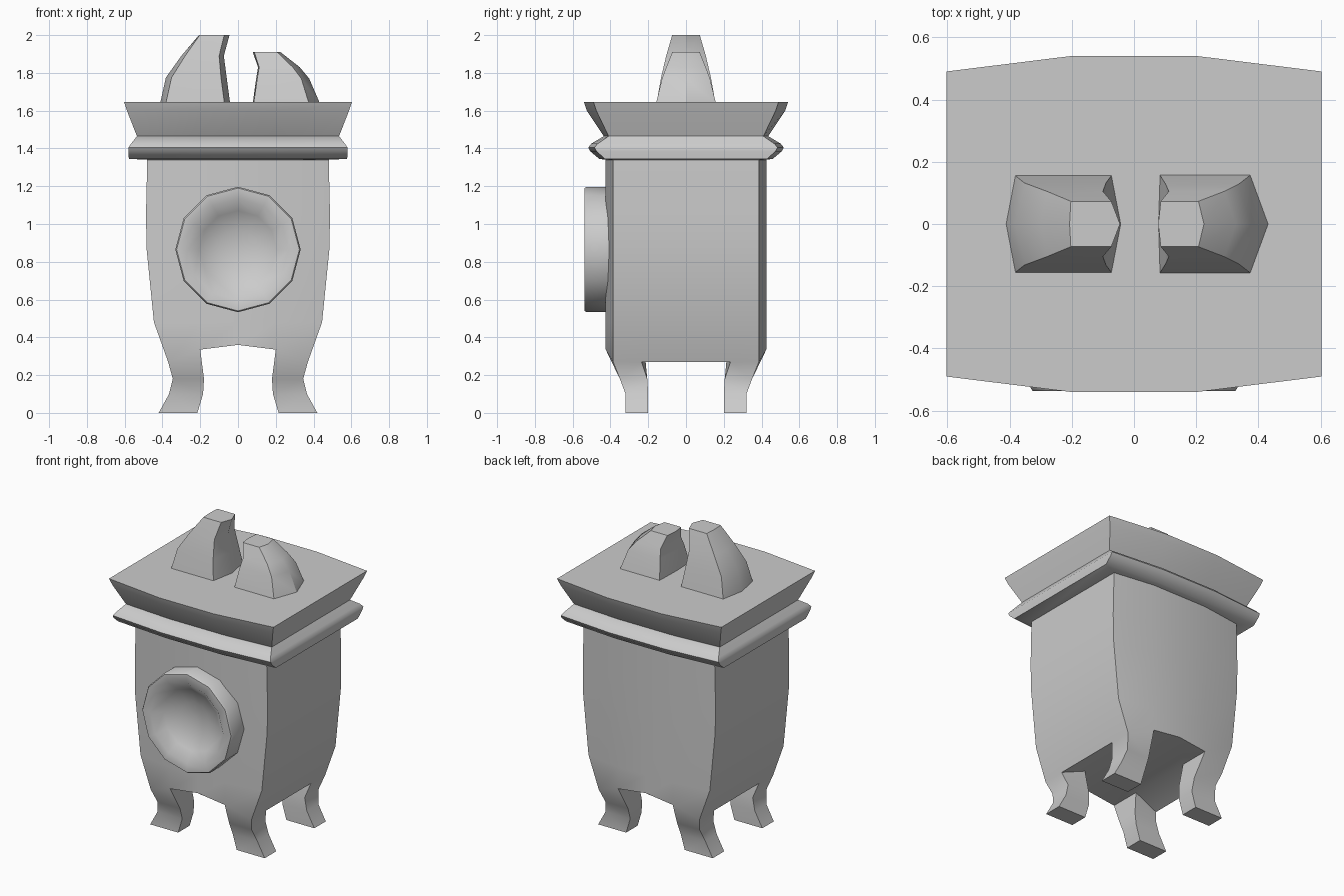
import bpy, bmesh, math

if "Cube" in bpy.data.objects:
    bpy.data.objects.remove(bpy.data.objects["Cube"])


def finish(bm, name, angle=30):
    bmesh.ops.recalc_face_normals(bm, faces=bm.faces)
    mesh = bpy.data.meshes.new(name)
    bm.to_mesh(mesh)
    bm.free()
    ob = bpy.data.objects.new(name, mesh)
    bpy.context.collection.objects.link(ob)
    bpy.ops.object.select_all(action='DESELECT')
    ob.select_set(True)
    bpy.context.view_layer.objects.active = ob
    bpy.ops.object.shade_smooth_by_angle(angle=math.radians(angle))
    return ob


def bridge(bm, a, b):
    n = len(a)
    for i in range(n):
        bm.faces.new((a[i], a[(i + 1) % n], b[(i + 1) % n], b[i]))


def loft(name, rings, angle=30):
    bm = bmesh.new()
    loops = [[bm.verts.new(p) for p in r] for r in rings]
    for a, b in zip(loops, loops[1:]):
        bridge(bm, a, b)
    bm.faces.new(loops[0])
    bm.faces.new(loops[-1])
    return finish(bm, name, angle)


# Body with legs: a bowed box whose bottom is a grid, legs grow from corner cells
bm = bmesh.new()


def grid_point(ix, iy, w, z):
    x = (-w, -0.2, 0, 0.2, w)[ix]
    corner = ix in (0, 4)
    outer = 0.386 if corner else 0.425
    inner = 0.235 if corner else 0.22
    return (x, (-outer, -inner, inner, outer)[iy], z)


perimeter = ([(i, 0) for i in range(5)] + [(4, 1), (4, 2)]
             + [(i, 3) for i in range(4, -1, -1)] + [(0, 2), (0, 1)])
bottom_z = (0.27, 0.335, 0.36, 0.335, 0.27)
grid = {(i, j): bm.verts.new(grid_point(i, j, 0.37, bottom_z[i]))
        for i in range(5) for j in range(4)}
prev = [grid[k] for k in perimeter]
for z, w in ((0.48, 0.445), (0.87, 0.484), (1.05, 0.487), (1.36, 0.48)):
    ring = [bm.verts.new(grid_point(i, j, w, z)) for i, j in perimeter]
    bridge(bm, prev, ring)
    prev = ring
bm.faces.new(prev)
for i in range(4):
    for j in range(3):
        if not (i in (0, 3) and j in (0, 2)):
            bm.faces.new((grid[i, j], grid[i + 1, j], grid[i + 1, j + 1], grid[i, j + 1]))

# Legs: (z, inner x, outer x, inner y, outer y)
leg = ((0.18, 0.18, 0.345, 0.205, 0.35), (0.10, 0.185, 0.365, 0.20, 0.32),
       (0, 0.215, 0.42, 0.20, 0.32))
for sx, io, ii in ((-1, 0, 1), (1, 4, 3)):
    for sy, jo, ji in ((-1, 0, 1), (1, 3, 2)):
        prev = [grid[k] for k in ((io, jo), (ii, jo), (ii, ji), (io, ji))]
        for z, xi, xo, yi, yo in leg:
            ring = [bm.verts.new((sx * x, sy * y, z))
                    for x, y in ((xo, yo), (xi, yo), (xi, yi), (xo, yi))]
            bridge(bm, prev, ring)
            prev = ring
        bm.faces.new(prev)
finish(bm, "body_with_legs", 40)


# Lid and moulding: bowed rectangles (z, half width, middle y, corner y)
def bowed(z, w, ym, yc):
    return [(-w, -yc, z), (-0.2, -ym, z), (0.2, -ym, z), (w, -yc, z),
            (w, yc, z), (0.2, ym, z), (-0.2, ym, z), (-w, yc, z)]


loft("lid", [bowed(*r) for r in ((1.465, 0.535, 0.435, 0.41), (1.60, 0.588, 0.525, 0.475),
                                 (1.645, 0.603, 0.54, 0.49))])
loft("moulding", [bowed(*r) for r in (
    (1.34, 0.48, 0.425, 0.386), (1.345, 0.578, 0.46, 0.43), (1.385, 0.58, 0.507, 0.474),
    (1.405, 0.58, 0.518, 0.485), (1.425, 0.566, 0.502, 0.468),
    (1.465, 0.535, 0.435, 0.41))], 50)

# Round door frame with a dished centre, twelve sided
bm = bmesh.new()
loops = []
for y, r in ((-0.39, 0.33), (-0.527, 0.332), (-0.537, 0.325), (-0.537, 0.268),
             (-0.485, 0.205), (-0.45, 0.105)):
    loops.append([bm.verts.new((r * math.sin(k * math.pi / 6), y,
                                0.865 + r * math.cos(k * math.pi / 6))) for k in range(12)])
for a, b in zip(loops, loops[1:]):
    bridge(bm, a, b)
centre = bm.verts.new((0, -0.438, 0.865))
for k in range(12):
    bm.faces.new((loops[-1][k], loops[-1][(k + 1) % 12], centre))
bm.faces.new(loops[0])
finish(bm, "round_door", 48)


# Horns: six sided rings (z, outer mid x, outer corner x, inner corner x, inner mid x, half depth)
def horn_ring(z, xo, xoc, xic, xi, d):
    return [(xo, 0, z), (xoc, -d, z), (xic, -d, z), (xi, 0, z), (xic, d, z), (xoc, d, z)]


loft("left_horn", [horn_ring(*r) for r in (
    (1.64, -0.412, -0.382, -0.072, -0.042, 0.156), (1.775, -0.382, -0.352, -0.09, -0.06, 0.132),
    (1.89, -0.30, -0.28, -0.10, -0.075, 0.105), (2.0, -0.207, -0.203, -0.073, -0.045, 0.073))])
loft("right_horn", [horn_ring(*r) for r in (
    (1.64, 0.433, 0.375, 0.083, 0.078, 0.158), (1.77, 0.377, 0.335, 0.102, 0.096, 0.127),
    (1.83, 0.327, 0.29, 0.112, 0.106, 0.105), (1.91, 0.225, 0.207, 0.086, 0.078, 0.073))])
